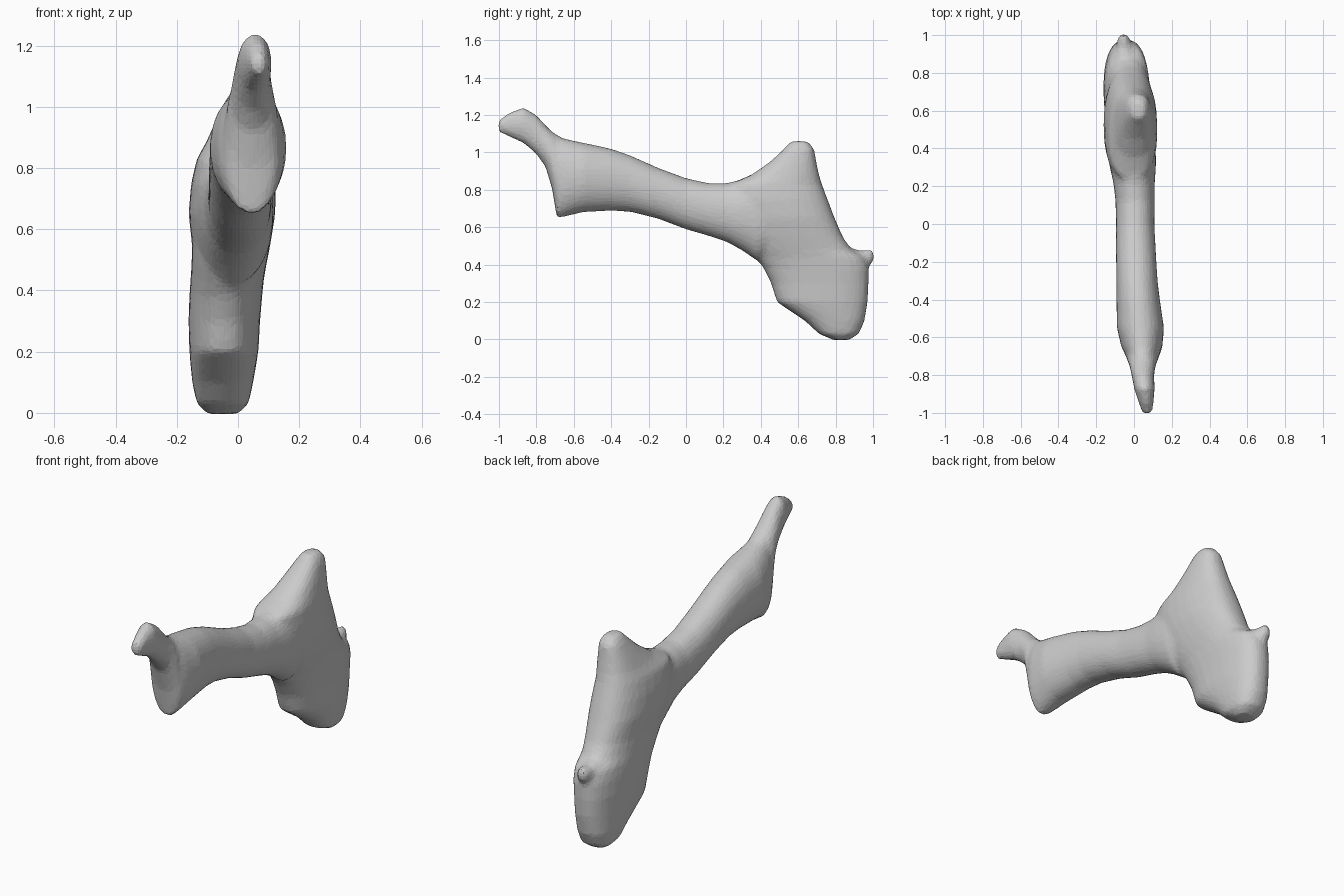
import bpy, bmesh
from math import cos, sin, pi, copysign

N = 28


def superellipse(t, power):
    c, s = cos(t), sin(t)
    return (copysign(abs(c) ** (2 / power), c), copysign(abs(s) ** (2 / power), s))


def loft(bm, stations, axis, power):
    """Stations: (position, low, high, x centre, x half width); axis 'y' or 'z'."""
    rings = []
    for pos, low, high, xc, hw in stations:
        ring = []
        for i in range(N):
            u, v = superellipse(2 * pi * i / N, power)
            x, w = xc + hw * u, (low + high) / 2 + (high - low) / 2 * v
            ring.append(bm.verts.new((x, pos, w) if axis == 'y' else (x, w, pos)))
        rings.append(ring)
    faces = [bm.faces.new(rings[0]), bm.faces.new(rings[-1][::-1])]
    for a, b in zip(rings, rings[1:]):
        for i in range(N):
            j = (i + 1) % N
            faces.append(bm.faces.new((a[i], b[i], b[j], a[j])))
    bmesh.ops.recalc_face_normals(bm, faces=faces)


bm = bmesh.new()

# long shaft with the forked front end
loft(bm, [
    (-1.005, 1.11, 1.17, .07, .025), (-.95, 1.085, 1.21, .065, .038),
    (-.87, 1.05, 1.242, .055, .055), (-.80, .99, 1.20, .047, .06),
    (-.75, .92, 1.145, .045, .07), (-.715, .80, 1.11, .045, .085),
    (-.69, .645, 1.095, .045, .092), (-.655, .655, 1.075, .042, .108),
    (-.55, .68, 1.052, .034, .125), (-.40, .688, 1.02, .022, .115),
    (-.30, .682, .985, .016, .109), (-.15, .645, .918, .01, .106),
    (0, .588, .862, .006, .102), (.12, .553, .836, .006, .104),
    (.22, .52, .836, 0, .11), (.30, .475, .855, -.006, .122),
    (.38, .42, .885, -.012, .128), (.46, .45, .82, -.015, .12),
    (.55, .55, .75, -.015, .08)], 'y', 2.1)

# broad rear head rising to a blunt horn
loft(bm, [
    (-.004, .79, .87, -.05, .05), (.03, .71, .925, -.05, .085),
    (.10, .635, .955, -.05, .1), (.20, .485, .972, -.046, .113),
    (.30, .455, .977, -.045, .117), (.38, .415, .977, -.04, .119),
    (.44, .37, .955, -.035, .12), (.48, .34, .885, -.03, .122),
    (.55, .30, .838, -.022, .128), (.65, .25, .795, -.02, .142),
    (.75, .22, .757, -.015, .138), (.83, .23, .727, -.01, .125),
    (.88, .35, .712, 0, .106), (.95, .45, .697, .01, .085),
    (1.02, .525, .685, .02, .062), (1.06, .56, .65, .022, .035)], 'z', 2.4)

# small spur on the back edge
loft(bm, [
    (.85, .40, .50, -.05, .06), (.93, .38, .475, -.052, .045),
    (.98, .39, .48, -.055, .032), (1.006, .42, .475, -.055, .022)], 'y', 2.2)

mesh = bpy.data.meshes.new("bone_body")
bm.to_mesh(mesh)
bm.free()
bone = bpy.data.objects.new("bone_body", mesh)
bpy.context.collection.objects.link(bone)

# fuse the parts, soften the joins, reduce to flat facets
remesh = bone.modifiers.new("fuse", 'REMESH')
remesh.mode = 'VOXEL'
remesh.voxel_size = .014
smooth = bone.modifiers.new("soften", 'SMOOTH')
smooth.factor = .5
smooth.iterations = 8
reduce = bone.modifiers.new("facets", 'DECIMATE')
reduce.ratio = .2
